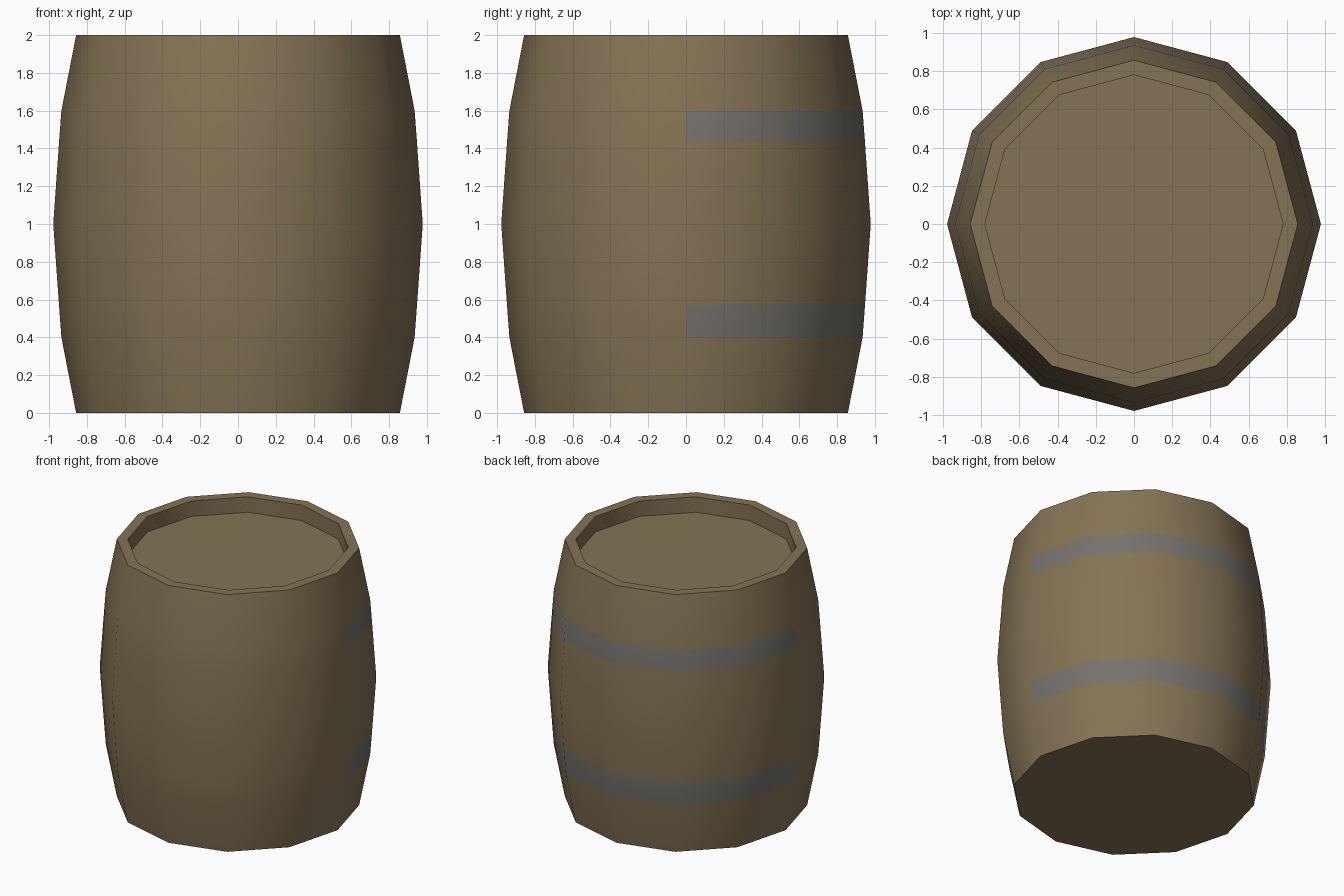
import bpy, bmesh, math

if "Cube" in bpy.data.objects:
    bpy.data.objects.remove(bpy.data.objects["Cube"])

SIDES = 12


def material(name, rgb):
    m = bpy.data.materials.new(name)
    m.diffuse_color = (*rgb, 1)
    m.use_nodes = True
    m.node_tree.nodes["Principled BSDF"].inputs["Base Color"].default_value = m.diffuse_color
    return m


wood = material("brown wood", (0.235, 0.172, 0.090))
iron = material("grey iron", (0.180, 0.168, 0.150))

# barrel profile (radius, height): outer staves, rim, then recessed lid
profile = [(0.857, 0), (0.935, 0.4), (0.948, 0.575), (0.978, 1.0),
           (0.947, 1.44), (0.935, 1.6), (0.857, 2.0),
           (0.78, 2.0), (0.78, 1.88)]

bm = bmesh.new()
rings = []
for r, z in profile:
    rings.append([bm.verts.new((r * math.cos(2 * math.pi * i / SIDES),
                                r * math.sin(2 * math.pi * i / SIDES), z))
                  for i in range(SIDES)])
for a, b in zip(rings, rings[1:]):
    for i in range(SIDES):
        j = (i + 1) % SIDES
        bm.faces.new((a[i], a[j], b[j], b[i]))

# bottom cap and recessed lid
bm.faces.new(rings[0][::-1])
bm.faces.new(rings[-1])

# flush iron bands wrap the rear half
for f in bm.faces:
    c = f.calc_center_median()
    if len(f.verts) == 4 and c.y > 0 and (0.4 < c.z < 0.575 or 1.44 < c.z < 1.6):
        f.material_index = 1

mesh = bpy.data.meshes.new("barrel")
bm.to_mesh(mesh)
bm.free()
mesh.materials.append(wood)
mesh.materials.append(iron)
barrel = bpy.data.objects.new("barrel", mesh)
bpy.context.collection.objects.link(barrel)

# smooth staves, sharp rim
bpy.context.view_layer.objects.active = barrel
barrel.select_set(True)
bpy.ops.object.shade_smooth_by_angle(angle=math.radians(40))
